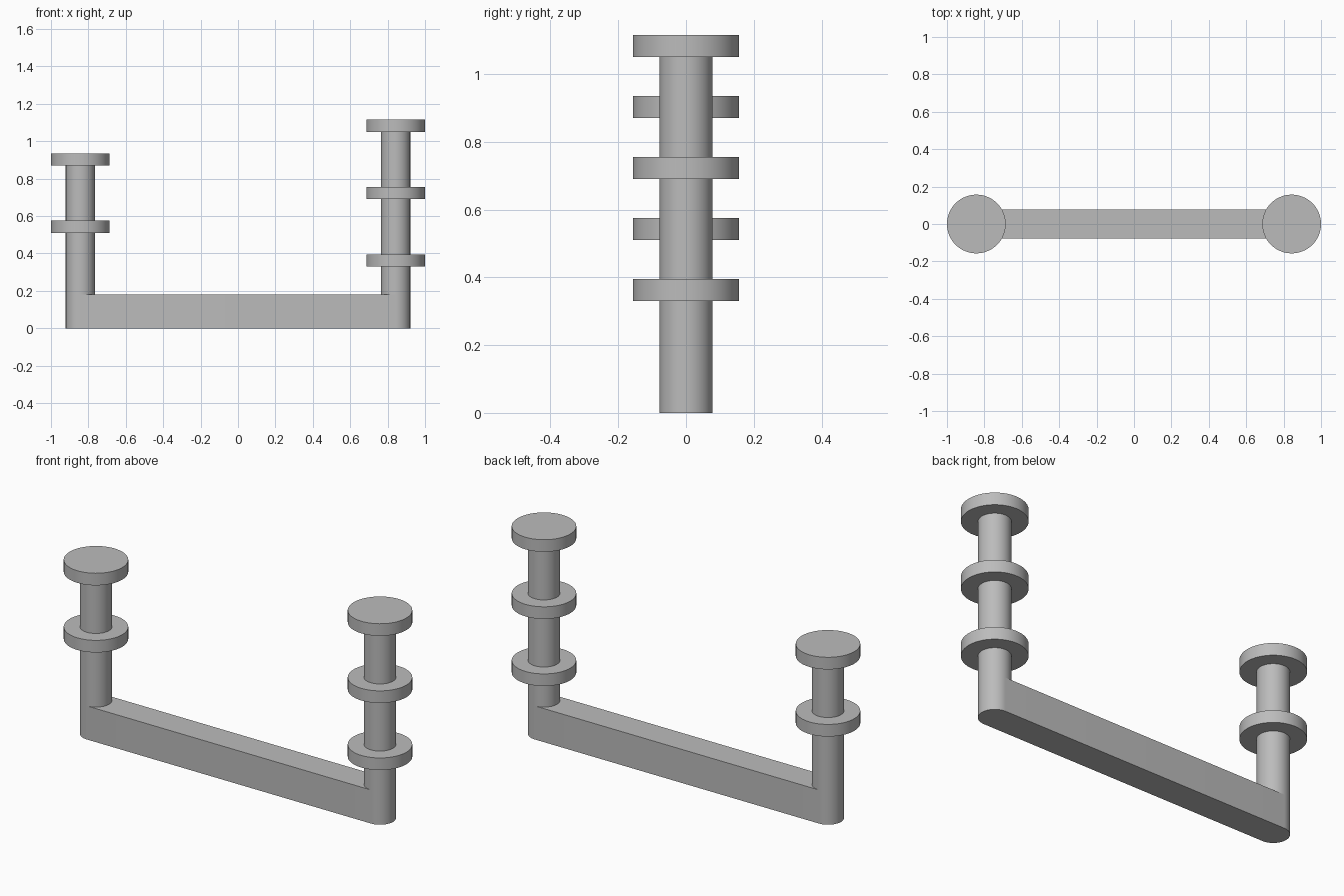
import bpy, bmesh, math

cube = bpy.data.objects.get("Cube")
if cube:
    bpy.data.objects.remove(cube, do_unlink=True)

SEGMENTS = 64
POST_X, POST_R, DISC_R = 0.843, 0.078, 0.157
BAR_TOP, DISC_H = 0.18, 0.065

grey = bpy.data.materials.new("plain grey")
grey.use_nodes = True
colour = (0.5, 0.5, 0.5, 1)
grey.diffuse_color = colour
grey.node_tree.nodes["Principled BSDF"].inputs["Base Color"].default_value = colour


def finish(name, bm):
    bmesh.ops.recalc_face_normals(bm, faces=bm.faces)
    mesh = bpy.data.meshes.new(name)
    bm.to_mesh(mesh)
    bm.free()
    mesh.materials.append(grey)
    obj = bpy.data.objects.new(name, mesh)
    bpy.context.collection.objects.link(obj)
    bpy.ops.object.select_all(action="DESELECT")
    obj.select_set(True)
    bpy.context.view_layer.objects.active = obj
    bpy.ops.object.shade_smooth_by_angle(angle=math.radians(30))
    return obj


def flanged_post(name, x, disc_bottoms):
    """Turn a stepped profile into a post with discs, the last one on top."""
    profile = [(POST_R, BAR_TOP)]
    for z in disc_bottoms:
        profile += [(POST_R, z), (DISC_R, z),
                    (DISC_R, z + DISC_H), (POST_R, z + DISC_H)]
    profile[-1] = (0, profile[-1][1])
    bm = bmesh.new()
    verts = [bm.verts.new((x + r, 0, z)) for r, z in profile]
    edges = [bm.edges.new(pair) for pair in zip(verts, verts[1:])]
    bmesh.ops.spin(bm, geom=verts + edges, cent=(x, 0, 0), axis=(0, 0, 1),
                   angle=math.tau, steps=SEGMENTS, use_duplicate=False)
    bmesh.ops.remove_doubles(bm, verts=bm.verts, dist=0.0001)
    return finish(name, bm)


# Base bar with rounded ends flush with the posts
bm = bmesh.new()
outline = []
for side in (1, -1):
    for i in range(SEGMENTS // 2 + 1):
        a = math.tau * i / SEGMENTS - math.pi / 2
        outline.append(bm.verts.new((side * (POST_X + POST_R * math.cos(a)),
                                     side * POST_R * math.sin(a), 0)))
base = bm.faces.new(outline)
top = bmesh.ops.extrude_face_region(bm, geom=[base], use_keep_orig=True)["geom"]
bmesh.ops.translate(bm, vec=(0, 0, BAR_TOP),
                    verts=[v for v in top if isinstance(v, bmesh.types.BMVert)])
finish("base_bar", bm)

# Short post with two discs, tall post with three
flanged_post("right_post", -POST_X, (0.51, 0.87))
flanged_post("left_post", POST_X, (0.33, 0.69, 1.05))
